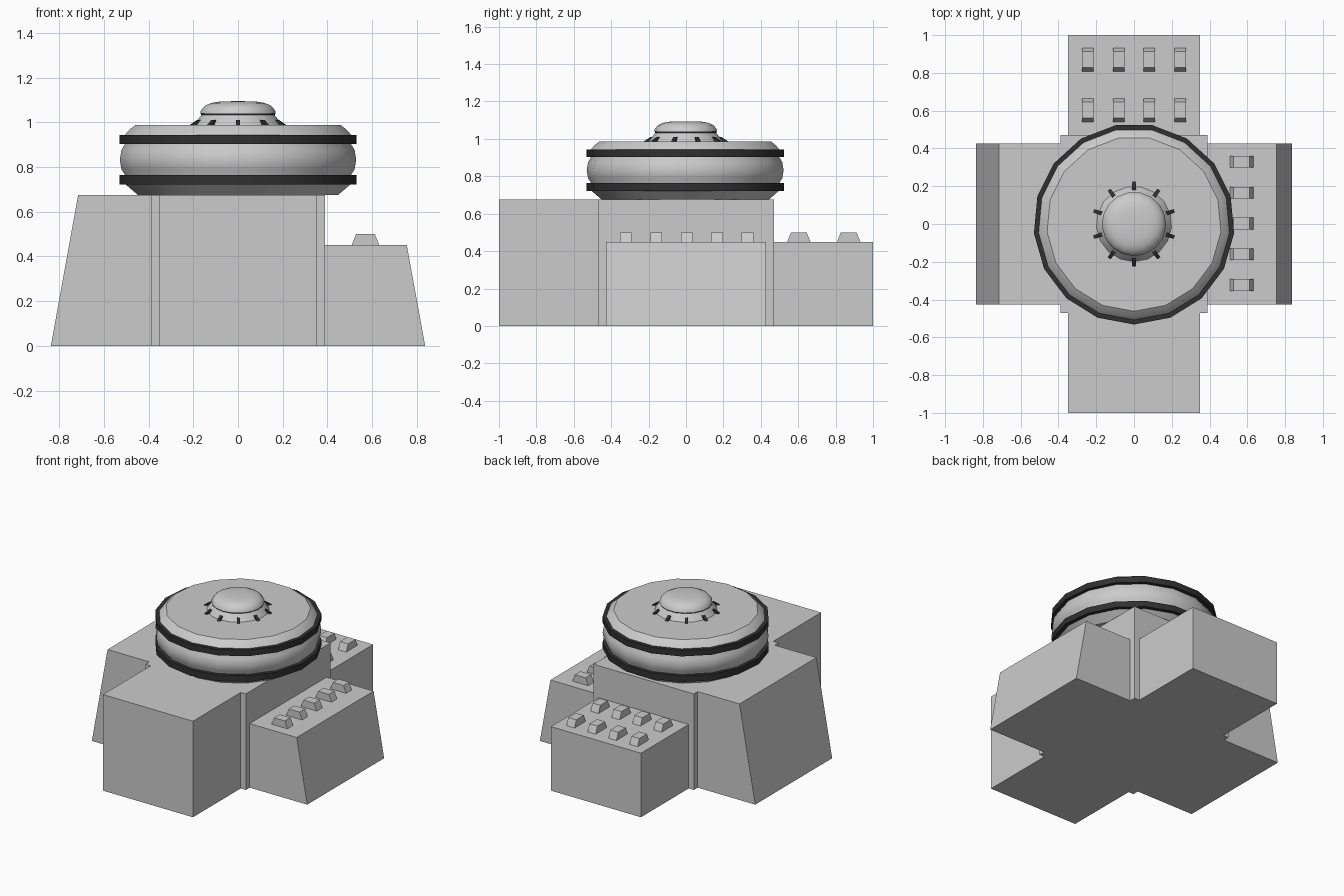
import bpy, bmesh, math

if "Cube" in bpy.data.objects:
    bpy.data.objects.remove(bpy.data.objects["Cube"])

SIDES = 17


def material(name, v):
    m = bpy.data.materials.new(name)
    m.diffuse_color = (v, v, v, 1)
    m.use_nodes = True
    m.node_tree.nodes["Principled BSDF"].inputs["Base Color"].default_value = m.diffuse_color
    return m


LIGHT = material("pale_metal", 0.85)
DARK = material("dark_trim", 0.03)


def finish(bm, name, mat=None, smooth=False):
    bmesh.ops.recalc_face_normals(bm, faces=bm.faces)
    me = bpy.data.meshes.new(name)
    bm.to_mesh(me)
    bm.free()
    ob = bpy.data.objects.new(name, me)
    bpy.context.collection.objects.link(ob)
    if mat:
        me.materials.append(mat)
    if smooth:
        bpy.ops.object.select_all(action='DESELECT')
        ob.select_set(True)
        bpy.context.view_layer.objects.active = ob
        bpy.ops.object.shade_smooth_by_angle(angle=math.radians(35))
    return ob


def prism(name, profile, d0, d1, axis='y', mat=None):
    """Extrude a (horizontal, z) profile along y or x from d0 to d1."""
    bm = bmesh.new()
    ends = []
    for d in (d0, d1):
        ends.append([bm.verts.new((a, d, z) if axis == 'y' else (d, a, z)) for a, z in profile])
        bm.faces.new(ends[-1])
    n = len(profile)
    for i in range(n):
        j = (i + 1) % n
        bm.faces.new((ends[0][i], ends[0][j], ends[1][j], ends[1][i]))
    return finish(bm, name, mat)


def lathe(name, profile, mat, closed=False):
    """Revolve an (r, z) profile; a corner points to the front."""
    bm = bmesh.new()
    rings = []
    for r, z in profile:
        ring = []
        for k in range(SIDES):
            a = -math.pi / 2 + 2 * math.pi * k / SIDES
            ring.append(bm.verts.new((r * math.cos(a), r * math.sin(a), z)))
        rings.append(ring)
    pairs = list(zip(rings, rings[1:]))
    if closed:
        pairs.append((rings[-1], rings[0]))
    else:
        bm.faces.new(rings[0])
        bm.faces.new(rings[-1])
    for lo, hi in pairs:
        for k in range(SIDES):
            j = (k + 1) % SIDES
            bm.faces.new((lo[k], lo[j], hi[j], hi[k]))
    return finish(bm, name, mat, smooth=True)


def box(x, h):
    return [(-x, 0), (x, 0), (x, h), (-x, h)]


# Cross-shaped base: core plus four wings merged into one solid
H, L = 0.675, 0.45
base = prism("base", box(0.39, H), -0.47, 0.47)
wings = [
    prism("front_wing", box(0.35, H), -1.0, -0.3),
    prism("back_wing", box(0.35, L), 0.3, 1.0),
    prism("left_wing", [(-0.837, 0), (-0.3, 0), (-0.3, H), (-0.715, H)], -0.427, 0.427),
    prism("right_wing", [(0.3, 0), (0.837, 0), (0.755, L), (0.3, L)], -0.427, 0.427),
]
bpy.context.view_layer.objects.active = base
for w in wings:
    mod = base.modifiers.new("join", 'BOOLEAN')
    mod.operation, mod.solver, mod.object = 'UNION', 'EXACT', w
    bpy.ops.object.modifier_apply(modifier=mod.name)
    bpy.data.objects.remove(w)
bm = bmesh.new()
bm.from_mesh(base.data)
bmesh.ops.dissolve_limit(bm, angle_limit=0.01, verts=bm.verts, edges=bm.edges)
bm.to_mesh(base.data)
bm.free()


# Roof vents: tapered blocks on the two low wings
def vent_profile(c):
    return [(c - 0.062, L), (c + 0.062, L), (c + 0.042, 0.5), (c - 0.042, 0.5)]


for i in range(-2, 3):
    y = 0.163 * i + 0.003
    prism("right_vent", vent_profile(0.57), y - 0.031, y + 0.031, 'y', LIGHT)
for row in (0.603, 0.87):
    for x in (-0.245, -0.081, 0.081, 0.245):
        prism("back_vent", vent_profile(row), x - 0.031, x + 0.031, 'x', LIGHT)

# Drum with a bulging middle
lathe("drum", [(0.45, H), (0.505, 0.722), (0.508, 0.765), (0.524, 0.79), (0.531, 0.832),
               (0.524, 0.875), (0.508, 0.902), (0.508, 0.943), (0.49, 0.965), (0.462, 0.987)], LIGHT)

# Dark bands around the drum
for name, z in (("lower_band", 0.722), ("upper_band", 0.902)):
    lathe(name, [(0.5, z), (0.532, z), (0.532, z + 0.042), (0.5, z + 0.042)], DARK, closed=True)

# Cap: collar, dark seam and dome
lathe("cap_collar", [(0.2, 0.986), (0.188, 1.003), (0.163, 1.034)], LIGHT)
lathe("cap_seam", [(0.166, 1.032), (0.166, 1.041)], DARK)
lathe("cap_dome", [(0.17, 1.04), (0.167, 1.052), (0.15, 1.073), (0.122, 1.086),
                   (0.085, 1.092), (0.03, 1.094)], LIGHT)

# Ten dark fins around the collar
for k in range(10):
    fin = prism("cap_fin", [(0.17, 0.986), (0.226, 0.986), (0.19, 1.01), (0.17, 1.01)],
                -0.01, 0.01, 'y', DARK)
    fin.rotation_euler.z = math.pi / 2 + k * math.pi / 5
